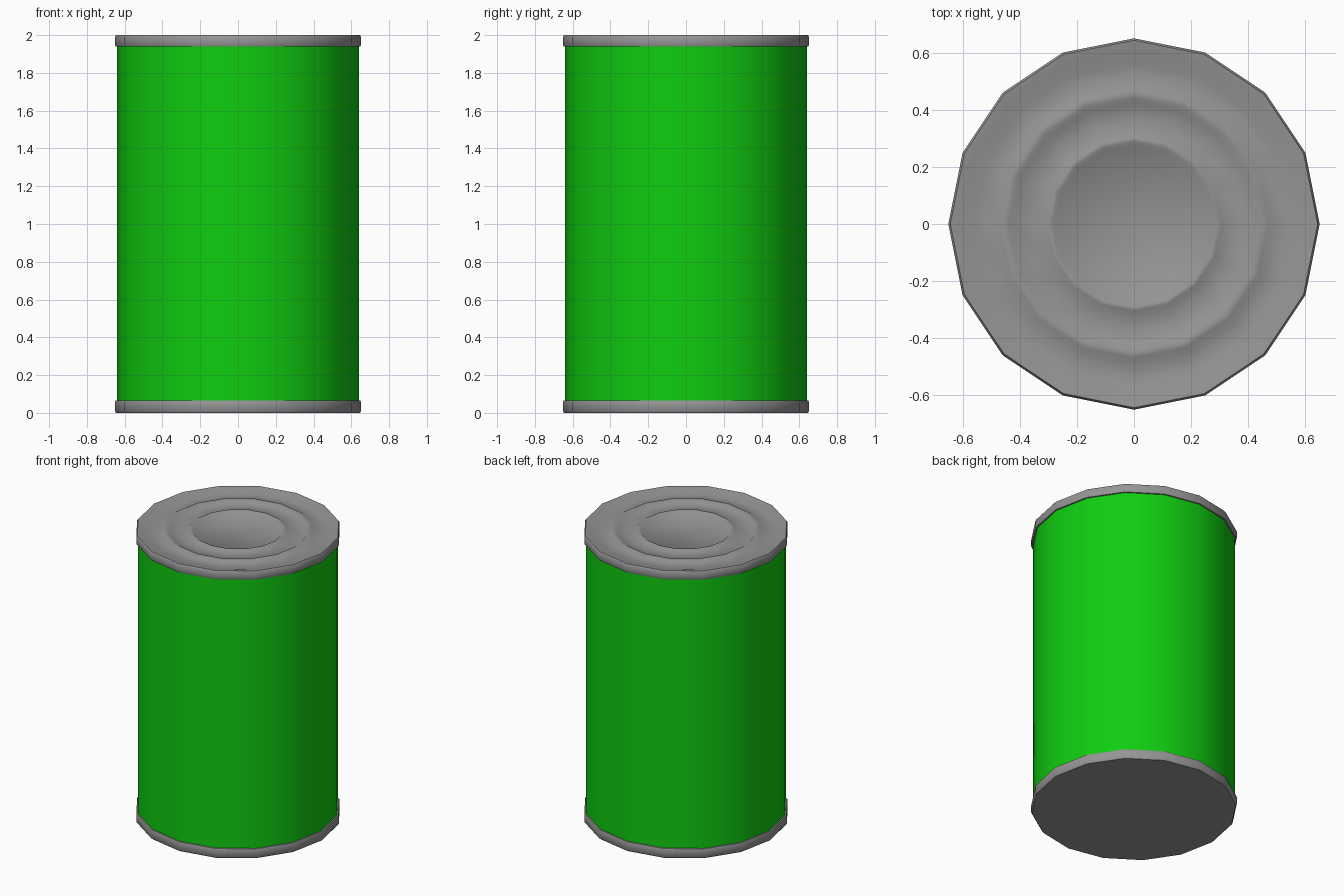
import bpy, math

SIDES = 16

cube = bpy.data.objects.get("Cube")
if cube:
    bpy.data.objects.remove(cube, do_unlink=True)


def material(name, colour):
    mat = bpy.data.materials.new(name)
    mat.use_nodes = True
    mat.diffuse_color = colour
    mat.node_tree.nodes["Principled BSDF"].inputs["Base Color"].default_value = colour
    return mat


def lathe(name, profile, mat, angle):
    """Spin (radius, z) points about z; radius 0 makes a pole."""
    verts, rings, faces = [], [], []
    for r, z in profile:
        count = SIDES if r else 1
        rings.append([len(verts) + i for i in range(count)])
        for i in range(count):
            a = math.tau * i / SIDES
            verts.append((r * math.cos(a), r * math.sin(a), z))
    for low, high in zip(rings, rings[1:]):
        for i in range(SIDES):
            j = (i + 1) % SIDES
            quad = [low[i % len(low)], low[j % len(low)],
                    high[j % len(high)], high[i % len(high)]]
            faces.append(list(dict.fromkeys(quad)))
    mesh = bpy.data.meshes.new(name)
    mesh.from_pydata(verts, [], faces)
    mesh.materials.append(mat)
    obj = bpy.data.objects.new(name, mesh)
    bpy.context.collection.objects.link(obj)
    bpy.ops.object.select_all(action="DESELECT")
    obj.select_set(True)
    bpy.context.view_layer.objects.active = obj
    bpy.ops.object.shade_smooth_by_angle(angle=math.radians(angle))
    return obj


green = material("label green", (0.005, 0.61, 0.005, 1))
metal = material("tin grey", (0.3, 0.3, 0.3, 1))

# Paper label around the can
lathe("label", [(0.64, 0.05), (0.64, 1.95)], green, 40)

# Lid with a rolled rim and two raised rings
lathe("top_lid", [(0.63, 1.937), (0.648, 1.94), (0.652, 1.95), (0.652, 1.99),
                  (0.645, 2.0), (0.61, 1.995), (0.56, 1.98), (0.49, 1.982),
                  (0.47, 1.994), (0.445, 1.994), (0.425, 1.98), (0.32, 1.982),
                  (0.305, 1.992), (0.29, 1.992), (0.275, 1.98), (0, 1.98)],
      metal, 50)

# Flat base with a rolled rim
lathe("base", [(0, 0), (0.645, 0), (0.652, 0.01), (0.652, 0.055),
               (0.648, 0.065), (0.63, 0.068)], metal, 40)
